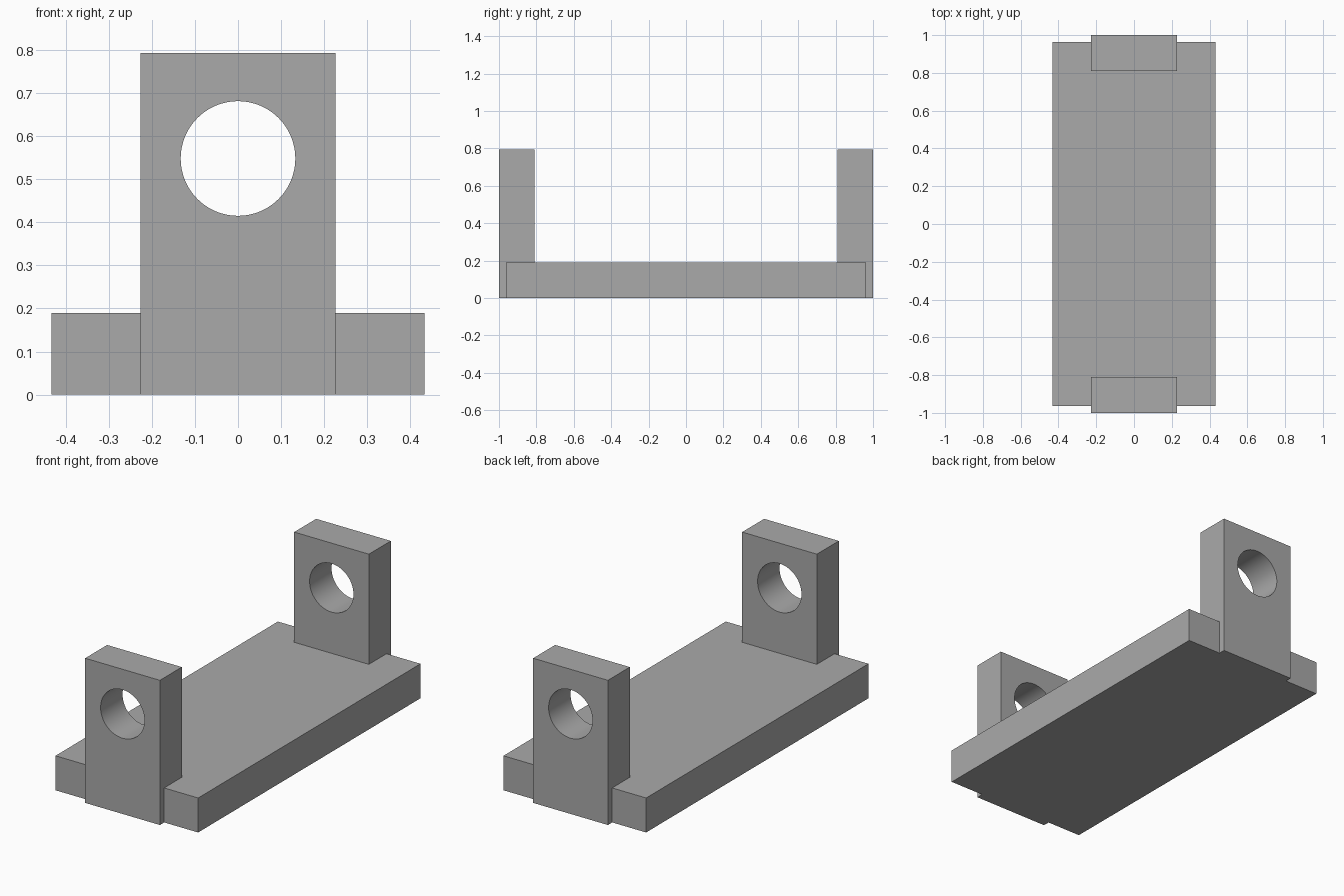
import bpy
import math

cube = bpy.data.objects.get("Cube")
if cube:
    bpy.data.objects.remove(cube, do_unlink=True)

# Plain grey finish
grey = bpy.data.materials.new("plain_grey")
grey.use_nodes = True
colour = (0.4, 0.4, 0.4, 1)
grey.diffuse_color = colour
grey.node_tree.nodes["Principled BSDF"].inputs["Base Color"].default_value = colour

HALF_LENGTH = 1.0
LUG_WIDTH, LUG_DEPTH, LUG_HEIGHT = 0.453, 0.19, 0.793
BORE_RADIUS, BORE_HEIGHT = 0.133, 0.548


def block(name, width, depth, height, y=0):
    """Box standing on the ground."""
    bpy.ops.mesh.primitive_cube_add(size=1, location=(0, y, height / 2))
    obj = bpy.context.object
    obj.name = name
    obj.scale = (width, depth, height)
    bpy.ops.object.transform_apply(location=True, rotation=True, scale=True)
    obj.data.materials.append(grey)
    return obj


def combine(target, tool, operation):
    """Apply a boolean and discard the tool."""
    mod = target.modifiers.new(operation.lower(), "BOOLEAN")
    mod.operation = operation
    mod.solver = "EXACT"
    mod.object = tool
    bpy.context.view_layer.objects.active = target
    bpy.ops.object.modifier_apply(modifier=mod.name)
    bpy.data.objects.remove(tool, do_unlink=True)


# Base plate with an upright lug let into each end
bracket = block("bracket", 0.865, 1.926, 0.189)
for side in (-1, 1):
    lug = block("end_lug", LUG_WIDTH, LUG_DEPTH, LUG_HEIGHT,
                side * (HALF_LENGTH - LUG_DEPTH / 2))
    combine(bracket, lug, "UNION")

# Round bore through both lugs
bpy.ops.mesh.primitive_cylinder_add(
    vertices=96, radius=BORE_RADIUS, depth=2.4,
    location=(0, 0, BORE_HEIGHT), rotation=(math.pi / 2, 0, 0))
bore = bpy.context.object
bore.name = "bore_cutter"
bore.hide_render = True
bore.data.materials.append(grey)
combine(bracket, bore, "DIFFERENCE")

# Smooth bore walls, crisp edges
bpy.ops.object.select_all(action="DESELECT")
bracket.select_set(True)
bpy.context.view_layer.objects.active = bracket
bpy.ops.object.shade_smooth_by_angle(angle=math.radians(30))
